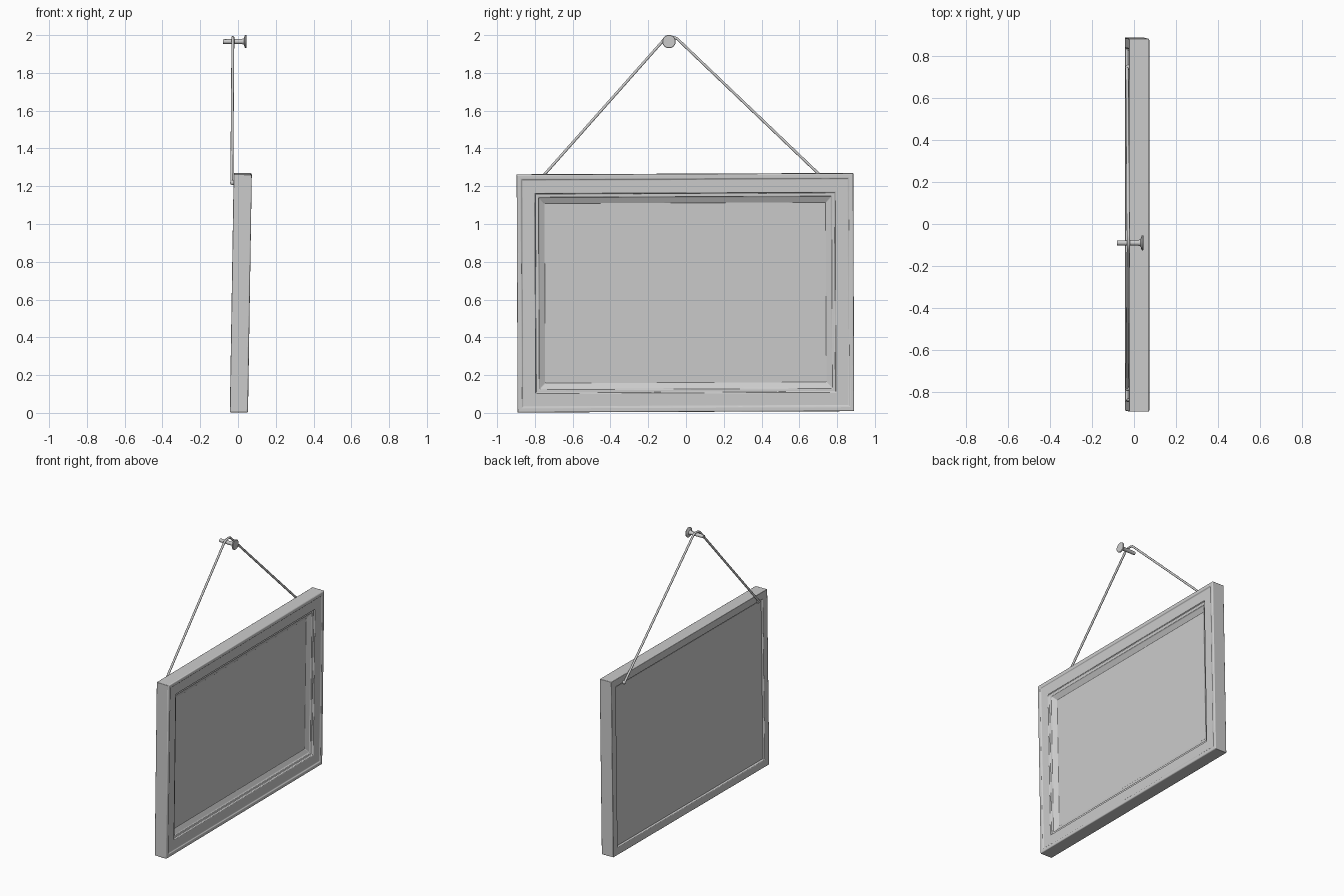
import bpy, bmesh, math
from mathutils import Vector, Matrix

if "Cube" in bpy.data.objects:
    bpy.data.objects.remove(bpy.data.objects["Cube"])

HW, HH, HT = 0.891, 0.630, 0.048          # frame half width, height, thickness
TILT = (Matrix.Translation((0.015, -0.003, 0.636))
        @ Matrix.Rotation(0.004, 4, 'X') @ Matrix.Rotation(0.016, 4, 'Y'))


def finish(name, bm, bevel=0.0):
    bmesh.ops.recalc_face_normals(bm, faces=bm.faces)
    me = bpy.data.meshes.new(name)
    bm.to_mesh(me)
    bm.free()
    ob = bpy.data.objects.new(name, me)
    bpy.context.collection.objects.link(ob)
    if bevel:
        m = ob.modifiers.new("soft_edges", 'BEVEL')
        m.width, m.segments, m.limit_method = bevel, 2, 'ANGLE'
    for o in bpy.context.selected_objects:
        o.select_set(False)
    ob.select_set(True)
    bpy.context.view_layer.objects.active = ob
    bpy.ops.object.shade_smooth_by_angle(angle=math.radians(35))
    return ob


def rect_loop(bm, inset, x):
    w, h = HW - inset, HH - inset * 1.05
    return [bm.verts.new((x, sy * w, sz * h))
            for sy, sz in ((-1, -1), (1, -1), (1, 1), (-1, 1))]


def bridge(bm, a, b):
    n = len(a)
    for i in range(n):
        bm.faces.new((a[i], a[(i + 1) % n], b[(i + 1) % n], b[i]))


# Moulded frame: closed (inset, x) profile swept around the rectangle
profile = [(0.0, -HT), (0.0, HT - 0.004), (0.004, HT), (0.023, HT), (0.029, HT - 0.007),
           (0.095, HT - 0.007), (0.099, HT - 0.018), (0.114, HT - 0.018),
           (0.118, HT - 0.026), (0.148, HT - 0.042), (0.148, -HT + 0.018),
           (0.055, -HT + 0.014), (0.05, -HT)]
bm = bmesh.new()
loops = [rect_loop(bm, *p) for p in profile]
for i, lp in enumerate(loops):
    bridge(bm, lp, loops[(i + 1) % len(loops)])
finish("frame", bm, 0.003).matrix_world = TILT


# Picture sheet and back board
def board(name, inset, x0, x1):
    bm = bmesh.new()
    a, b = rect_loop(bm, inset, x0), rect_loop(bm, inset, x1)
    bridge(bm, a, b)
    bm.faces.new(a)
    bm.faces.new(b)
    finish(name, bm).matrix_world = TILT


board("picture_panel", 0.14, -0.01, HT - 0.042)
board("back_board", 0.058, -HT + 0.010, -HT + 0.02)

# Wall nail: lathed (x, radius) profile
NY, NZ = -0.09, 1.966
bm = bmesh.new()
N = 24
rings = []
for x, r in [(-0.08, 0.012), (0.02, 0.013), (0.031, 0.017), (0.036, 0.033),
             (0.038, 0.0355), (0.043, 0.0355), (0.045, 0.033)]:
    rings.append([bm.verts.new((x, NY + r * math.cos(2 * math.pi * k / N),
                                NZ + r * math.sin(2 * math.pi * k / N))) for k in range(N)])
for a, b in zip(rings, rings[1:]):
    bridge(bm, a, b)
bm.faces.new(rings[0])
bm.faces.new(rings[-1])
finish("nail", bm)

# Hanging cord draped over the nail
ends = [Vector((-0.033, -0.785, 1.222)), Vector((-0.033, 0.748, 1.222))]
path = [ends[0], Vector((-0.027, -0.12, 1.972)), Vector((-0.027, -0.108, 1.981)),
        Vector((-0.027, -0.09, 1.987)), Vector((-0.027, -0.065, 1.988)),
        Vector((-0.027, -0.047, 1.981)), ends[1]]
cu = bpy.data.curves.new("cord", 'CURVE')
cu.dimensions = '3D'
cu.bevel_depth, cu.bevel_resolution, cu.use_fill_caps = 0.0075, 3, True
sp = cu.splines.new('POLY')
sp.points.add(len(path) - 1)
for pt, p in zip(sp.points, path):
    pt.co = (*p, 1)
bpy.context.collection.objects.link(bpy.data.objects.new("cord", cu))

# Small knots fixing the cord to the back of the frame
for side, e in zip(("left", "right"), ends):
    bm = bmesh.new()
    bmesh.ops.create_uvsphere(bm, u_segments=16, v_segments=10, radius=0.013,
                              matrix=Matrix.Translation(e + Vector((0.004, 0, -0.003))))
    finish("cord_knot_" + side, bm)
